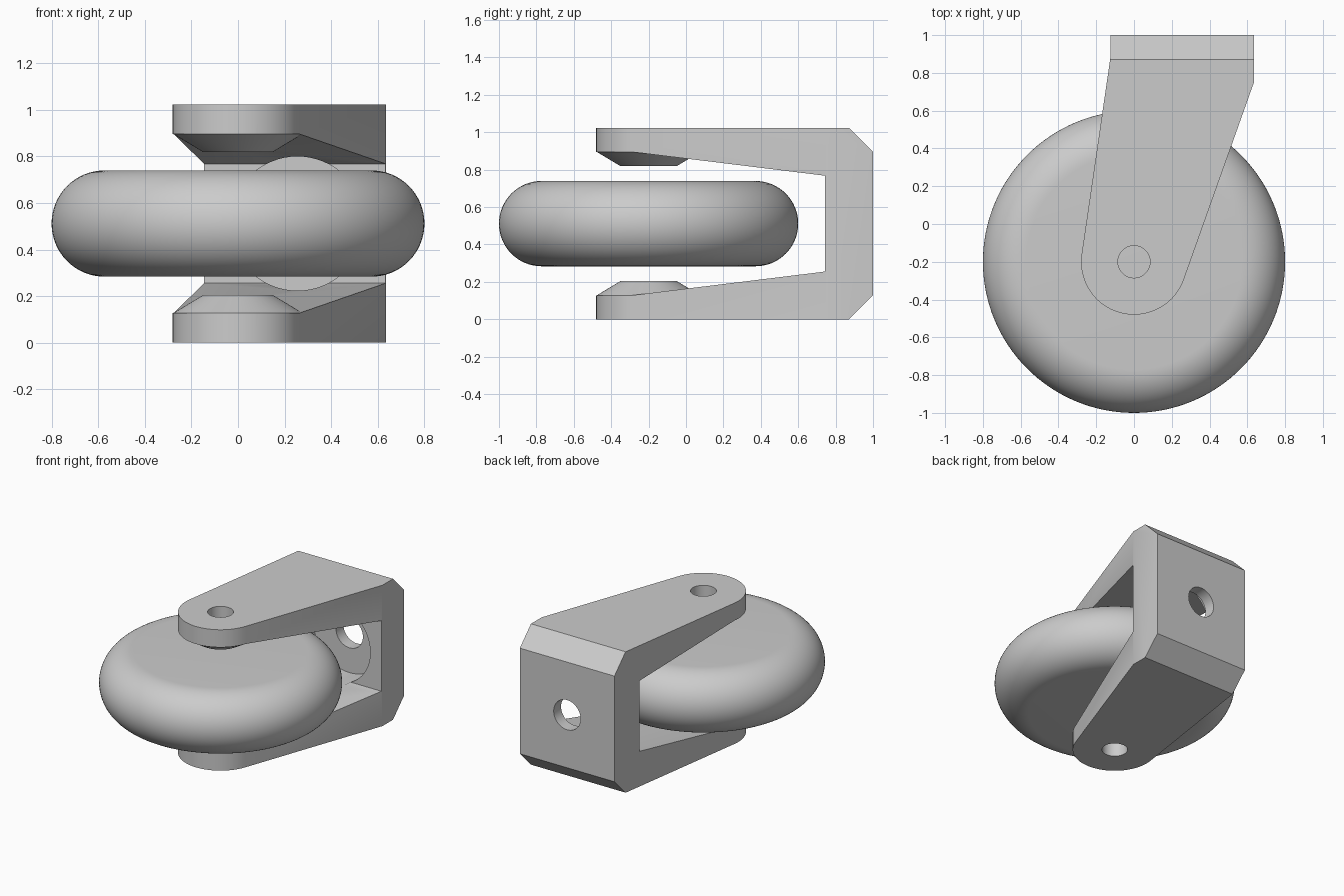
import bpy, bmesh, math
from mathutils import Matrix, Vector

if "Cube" in bpy.data.objects:
    bpy.data.objects.remove(bpy.data.objects["Cube"])

HEIGHT = 1.023
MID = HEIGHT / 2
AXLE = Vector((0, -0.2))      # wheel axis in plan
END_R = 0.28                  # rounded arm end

grey = bpy.data.materials.new("plain grey")
grey.use_nodes = True
grey.diffuse_color = (0.6, 0.6, 0.6, 1)
grey.node_tree.nodes["Principled BSDF"].inputs["Base Color"].default_value = (0.6, 0.6, 0.6, 1)


def finish(name, bm):
    bmesh.ops.recalc_face_normals(bm, faces=bm.faces)
    mesh = bpy.data.meshes.new(name)
    bm.to_mesh(mesh)
    bm.free()
    obj = bpy.data.objects.new(name, mesh)
    bpy.context.collection.objects.link(obj)
    mesh.materials.append(grey)
    return obj


def lathe(name, profile, steps=96):
    """Turn (radius, z) points around the wheel axis."""
    bm = bmesh.new()
    verts = [bm.verts.new((r, AXLE.y, z)) for r, z in profile]
    edges = [bm.edges.new(pair) for pair in zip(verts, verts[1:])]
    bmesh.ops.spin(bm, geom=verts + edges, cent=(0, AXLE.y, 0), axis=(0, 0, 1),
                   angle=math.tau, steps=steps)
    bmesh.ops.remove_doubles(bm, verts=bm.verts, dist=0.0001)
    return finish(name, bm)


def cylinder(name, radius, start, end):
    start, end = Vector(start), Vector(end)
    turn = (end - start).to_track_quat('Z', 'Y').to_matrix().to_4x4()
    bm = bmesh.new()
    bmesh.ops.create_cone(bm, cap_ends=True, segments=64, radius1=radius, radius2=radius,
                          depth=(end - start).length,
                          matrix=Matrix.Translation((start + end) / 2) @ turn)
    return finish(name, bm)


def combine(obj, tool, operation):
    """Apply a boolean and discard its tool."""
    tool.hide_render = True
    mod = obj.modifiers.new(operation, 'BOOLEAN')
    mod.object, mod.operation, mod.solver = tool, operation, 'EXACT'
    bpy.context.view_layer.objects.active = obj
    bpy.ops.object.modifier_apply(modifier=mod.name)
    bpy.data.objects.remove(tool)


def smooth(obj):
    bpy.ops.object.select_all(action='DESELECT')
    obj.select_set(True)
    bpy.context.view_layer.objects.active = obj
    bpy.ops.object.shade_smooth_by_angle(angle=math.radians(25))


def tangent_angle(point, side):
    """Angle on the rounded end where a straight side touches it."""
    offset = Vector(point) - AXLE
    return math.atan2(offset.y, offset.x) + side * math.acos(END_R / offset.length)


def on_end(angle):
    return AXLE + END_R * Vector((math.cos(angle), math.sin(angle)))


# Tyre: flat faces with a half-round rim
rim = 0.228
arc = [-math.pi / 2 + math.pi * i / 32 for i in range(33)]
wheel = lathe("wheel", [(0, MID - rim)]
              + [(0.8 - rim + rim * math.cos(a), MID + rim * math.sin(a)) for a in arc]
              + [(0, MID + rim)], 128)
smooth(wheel)

# Fork block: tapered plan outline with a rounded front end
left_back, right_back = (-0.125, 0.88), (0.635, 0.75)
a_left = tangent_angle(left_back, 1)
a_right = tangent_angle(right_back, -1) + math.tau
outline = [(0.635, 1), (-0.125, 1), left_back]
outline += [on_end(a_left + (a_right - a_left) * i / 40) for i in range(41)]
outline.append(right_back)
bm = bmesh.new()
base = bm.faces.new([bm.verts.new((x, y, 0)) for x, y in outline])
top = bmesh.ops.extrude_face_region(bm, geom=[base])["geom"]
bmesh.ops.translate(bm, verts=[v for v in top if isinstance(v, bmesh.types.BMVert)],
                    vec=(0, 0, HEIGHT))

# Chamfers along the upper and lower back edges
for z, direction in ((HEIGHT, 1), (0, -1)):
    cut = bmesh.ops.bisect_plane(bm, geom=bm.verts[:] + bm.edges[:] + bm.faces[:],
                                 plane_co=(0, 0.872, z), plane_no=(0, 1, direction),
                                 clear_outer=True)
    rim_edges = [e for e in cut["geom_cut"] if isinstance(e, bmesh.types.BMEdge)]
    bmesh.ops.edgeloop_fill(bm, edges=rim_edges)
fork = finish("fork", bm)

# Gap between the arms, narrowing towards the back wall
left, right = on_end(a_left), on_end(a_right)
spread = (right - left) * 0.03
plan = [(-0.35, -0.7, 0.384), (0.35, -0.7, 0.384),
        (*(left - spread), 0.384), (*(right + spread), 0.384),
        (-0.16, 0.742, 0.256), (0.65, 0.742, 0.256)]
bm = bmesh.new()
for x, y, half in plan:
    for s in (-1, 1):
        bm.verts.new((x, y, MID + s * half))
bmesh.ops.convex_hull(bm, input=bm.verts)
combine(fork, finish("gap_cutter", bm), 'DIFFERENCE')

# Recess for the fixing bolt, and its hole through the back wall
combine(fork, cylinder("recess_cutter", 0.288, (0.255, 0.2, MID), (0.255, 0.915, MID)), 'DIFFERENCE')
combine(fork, cylinder("bolt_cutter", 0.108, (0.255, 0.8, MID), (0.255, 1.1, MID)), 'DIFFERENCE')

# Conical bosses facing the wheel
for s in (-1, 1):
    boss = lathe("boss", [(r, MID + s * h) for r, h in
                          ((0, 0.43), (0.26, 0.43), (0.278, 0.384), (0.15, 0.307), (0, 0.307))])
    combine(fork, boss, 'UNION')

# Axle hole through both arms
combine(fork, cylinder("axle_cutter", 0.085, (0, AXLE.y, -0.1), (0, AXLE.y, HEIGHT + 0.1)), 'DIFFERENCE')
smooth(fork)
